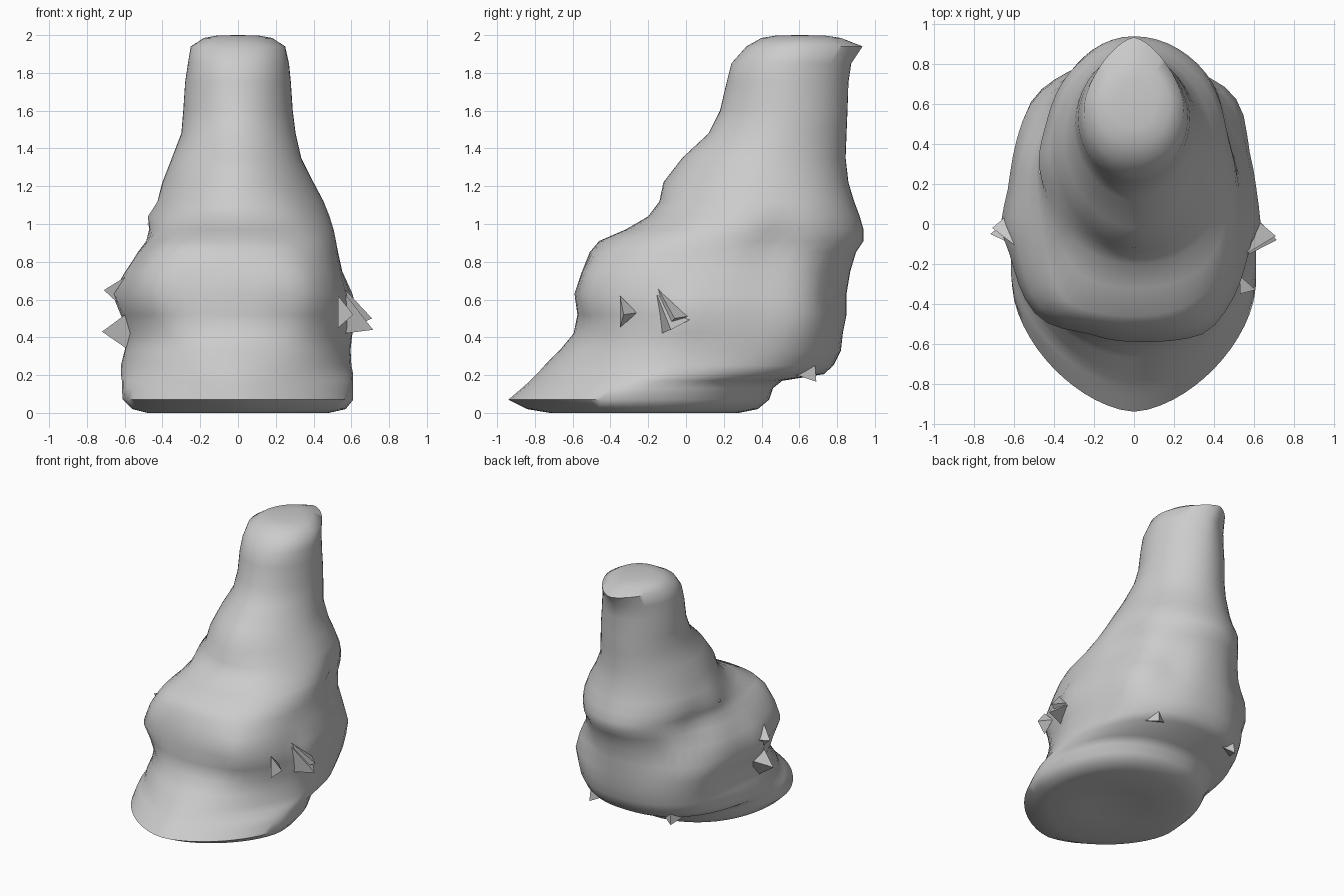
import bpy, bmesh, math
from mathutils import Vector

if "Cube" in bpy.data.objects:
    bpy.data.objects.remove(bpy.data.objects["Cube"], do_unlink=True)

clay = bpy.data.materials.new("grey clay")
clay.use_nodes = True
grey = (0.6, 0.6, 0.6, 1)
clay.diffuse_color = grey
clay.node_tree.nodes["Principled BSDF"].inputs["Base Color"].default_value = grey


def make_object(name, verts, faces, angle):
    mesh = bpy.data.meshes.new(name)
    mesh.from_pydata(verts, [], faces)
    bm = bmesh.new()
    bm.from_mesh(mesh)
    bmesh.ops.recalc_face_normals(bm, faces=bm.faces)
    bm.to_mesh(mesh)
    bm.free()
    mesh.materials.append(clay)
    obj = bpy.data.objects.new(name, mesh)
    bpy.context.collection.objects.link(obj)
    bpy.ops.object.select_all(action="DESELECT")
    obj.select_set(True)
    bpy.context.view_layer.objects.active = obj
    bpy.ops.object.shade_smooth_by_angle(angle=math.radians(angle))


# Body sections: height, front y, back y, right x, left x
SECTIONS = [
    (0.0, -.72, .28, -.48, .48), (.02, -.84, .38, -.56, .57),
    (.07, -.94, .44, -.61, .61), (.13, -.87, .46, -.615, .61),
    (.17, -.825, .51, -.615, .61), (.205, -.79, .73, -.62, .61),
    (.25, -.75, .78, -.62, .60),
    (.33, -.67, .82, -.60, .59), (.42, -.595, .83, -.58, .58),
    (.52, -.575, .85, -.60, .58), (.63, -.59, .85, -.63, .58),
    (.75, -.55, .87, -.59, .55), (.85, -.51, .90, -.53, .53),
    (.91, -.46, .94, -.48, .52), (.97, -.32, .94, -.455, .51),
    (1.04, -.20, .92, -.46, .49), (1.12, -.14, .89, -.42, .455),
    (1.22, -.12, .86, -.40, .40), (1.35, -.02, .845, -.35, .335),
    (1.48, .12, .85, -.30, .305), (1.6, .18, .855, -.29, .29),
    (1.75, .215, .86, -.28, .28), (1.85, .24, .875, -.265, .27),
    (1.94, .32, .935, -.25, .25), (1.985, .40, .82, -.18, .18),
]

# Section shape by height: front squareness, back squareness, place of widest point
SHAPES = [
    (0, 1.65, 2.1, .45), (.17, 1.65, 2.3, .46), (.205, 1.7, 2.35, .46),
    (.33, 1.95, 2.35, .47), (.55, 2.7, 2.25, .47), (.8, 2.7, 2.1, .47),
    (.97, 2.2, 2.0, .5), (1.2, 1.8, 2.0, .5), (1.6, 1.9, 1.95, .5),
    (1.85, 2.1, 1.75, .48), (1.94, 2.3, 1.5, .44), (2.0, 2.1, 1.7, .5),
]

# Lumps and dents: centre, radius, push along the outward direction
LUMPS = [
    ((.55, .5, .9), .15, -.05), ((-.5, .55, .85), .14, -.04),
    ((.25, -.57, .56), .07, -.02), ((.33, -.55, .68), .15, .03),
    ((-.25, -.52, .66), .13, -.03), ((-.45, -.42, .7), .14, .02),
    ((-.33, -.33, .9), .16, .05), ((.33, -.2, .98), .16, .03),
    ((.5, .58, .5), .2, .06), ((-.48, .58, .5), .18, .04),
    ((.3, .78, .65), .12, -.03), ((-.3, .78, .7), .12, -.03),
    ((.6, .2, .5), .15, .03), ((-.46, .3, 1.02), .12, .02),
    ((.6, .0, .53), .12, .05), ((-.64, .0, .6), .12, .04),
]


def shape_at(z):
    for low, high in zip(SHAPES, SHAPES[1:]):
        if z <= high[0]:
            t = (z - low[0]) / (high[0] - low[0])
            return [a + (b - a) * t for a, b in zip(low[1:], high[1:])]


SEGMENTS = 56


def ring(z, front, back, right, left):
    nf, nb, place = shape_at(z)
    mid = front + (back - front) * place
    points = []
    for i in range(SEGMENTS):
        a = 2 * math.pi * i / SEGMENTS
        c, s = math.cos(a), math.sin(a)
        n = nb if s > 0 else nf
        r = (abs(c) ** n + abs(s) ** n) ** (-1 / n)
        x = c * r * (left if c > 0 else -right)
        y = mid + s * r * ((back - mid) if s > 0 else (mid - front))
        p = Vector((x, y, z))
        out = Vector((x, y - mid, 0)).normalized()
        for centre, radius, push in LUMPS:
            d = (p - Vector(centre)).length / radius
            p += out * push * math.exp(-d * d)
        points.append(p)
    return points


# Main body skin, with a dimpled foot and a gently domed crown
verts = [Vector((0, -.2, .05))]
inner = [Vector((.45 * p.x, -.2 + .45 * (p.y + .2), .005)) for p in ring(*SECTIONS[0])]
rings = [inner] + [ring(*s) for s in SECTIONS]
crown = [Vector((.6 * p.x, .6 + .6 * (p.y - .6), 1.998)) for p in rings[-1]]
rings.append(crown)
for r in rings:
    verts += r
verts.append(Vector((0, .6, 2.0)))
faces = []
top = len(verts) - 1
last = 1 + (len(rings) - 1) * SEGMENTS
for i in range(SEGMENTS):
    j = (i + 1) % SEGMENTS
    faces.append((0, 1 + j, 1 + i))
    faces.append((top, last + i, last + j))
    for k in range(len(rings) - 1):
        a, b = 1 + k * SEGMENTS, 1 + (k + 1) * SEGMENTS
        faces.append((a + i, a + j, b + j, b + i))
make_object("body", verts, faces, 60)


# Torn flaps: a tip and three root points inside the body
def flap(name, tip, roots):
    make_object(name, [tip] + roots, [(0, 1, 2), (0, 2, 3), (0, 3, 1), (3, 2, 1)], 40)


flap("left_flap_large", (.715, -.08, .44),
     [(.56, -.16, .64), (.56, .09, .53), (.56, -.13, .42)])
flap("left_flap_upper", (.71, -.06, .50),
     [(.56, -.15, .66), (.57, .06, .52), (.57, -.12, .44)])
flap("left_flap_front", (.61, -.33, .52),
     [(.53, -.35, .62), (.53, -.26, .53), (.53, -.35, .45)])
flap("right_flap_large", (-.72, -.05, .43),
     [(-.57, -.12, .54), (-.57, .07, .50), (-.56, -.06, .32)])
flap("right_flap_upper", (-.71, -.02, .65),
     [(-.58, -.12, .73), (-.58, .09, .66), (-.58, -.06, .53)])
flap("right_shoulder_flap", (-.48, .26, 1.0),
     [(-.40, .20, 1.10), (-.42, .38, 1.0), (-.40, .18, .92)])
for side in (-1, 1):
    flap("rump_corner_" + ("left" if side > 0 else "right"), (side * .35, .69, .165),
         [(side * .2, .62, .23), (side * .42, .5, .23), (side * .34, .68, .3)])
